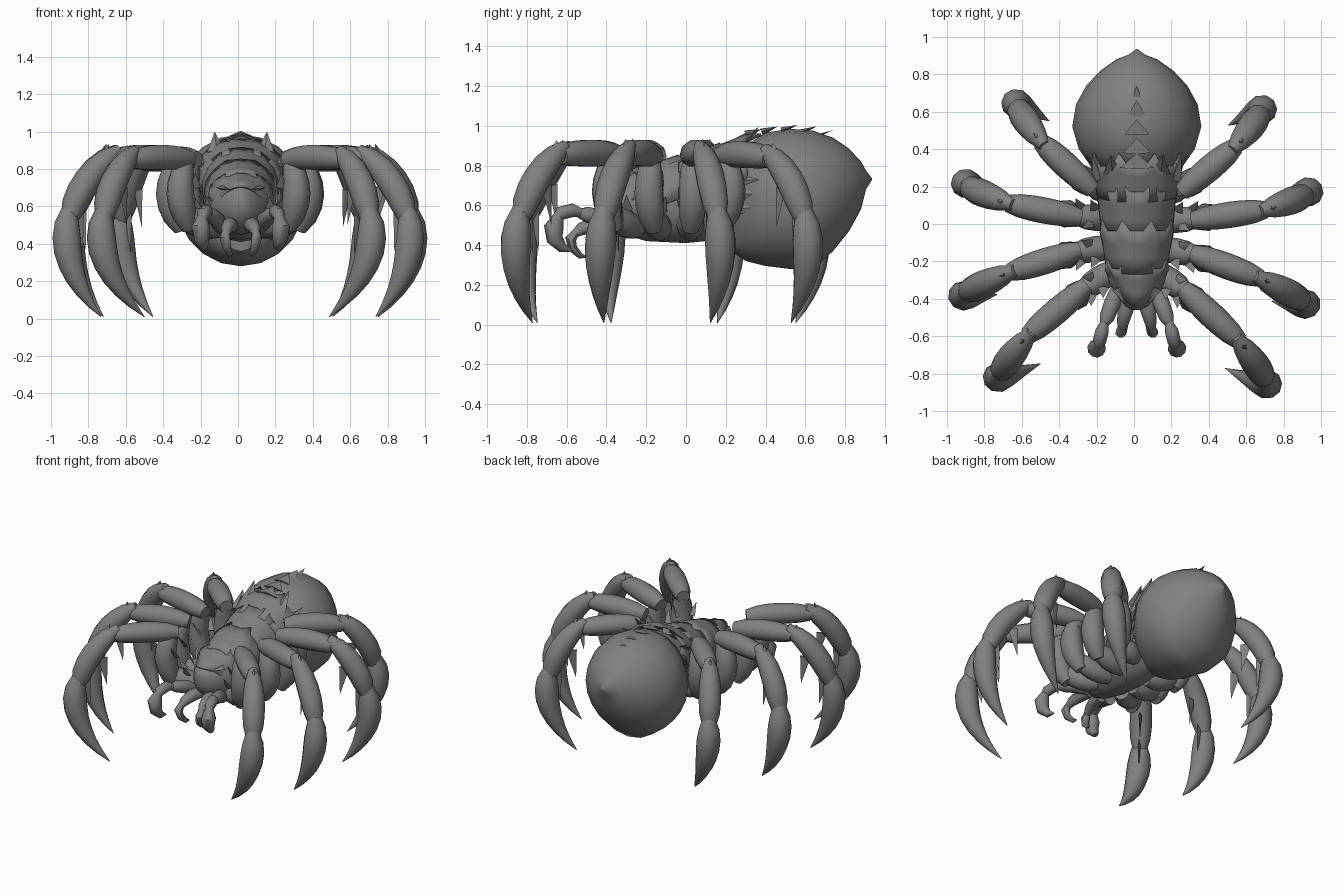
import bpy, bmesh, math
from mathutils import Vector as V, Matrix

if "Cube" in bpy.data.objects:
    bpy.data.objects.remove(bpy.data.objects["Cube"])

CX = 0.015  # body centre line
shell = bpy.data.materials.new("dark_grey_shell")
shell.diffuse_color = (0.22, 0.22, 0.22, 1)
shell.use_nodes = True
shell.node_tree.nodes["Principled BSDF"].inputs["Base Color"].default_value = shell.diffuse_color


def finish(name, bm, angle=45):
    bmesh.ops.recalc_face_normals(bm, faces=bm.faces)
    me = bpy.data.meshes.new(name)
    bm.to_mesh(me)
    bm.free()
    ob = bpy.data.objects.new(name, me)
    bpy.context.collection.objects.link(ob)
    me.materials.append(shell)
    bpy.context.view_layer.objects.active = ob
    ob.select_set(True)
    bpy.ops.object.shade_smooth_by_angle(angle=math.radians(angle))
    ob.select_set(False)
    return ob


def skin(bm, rings, closed=True, caps=True):
    rows = [[bm.verts.new(p) for p in r] for r in rings]
    n = len(rows[0])
    for a, b in zip(rows, rows[1:]):
        for i in range(n if closed else n - 1):
            j = (i + 1) % n
            bm.faces.new((a[i], a[j], b[j], b[i]))
    if caps:
        bm.faces.new(rows[0])
        bm.faces.new(rows[-1])


def tube(bm, pts, radii, sides=10):
    """Round limb through the points, one radius per point."""
    pts = [V(p) for p in pts]
    d = pts[-1] - pts[0]
    side = V((d.y, -d.x, 0)).normalized()
    rings = []
    for i, (p, r) in enumerate(zip(pts, radii)):
        t = (pts[min(i + 1, len(pts) - 1)] - pts[max(i - 1, 0)]).normalized()
        u = (side - t * side.dot(t)).normalized()
        w = t.cross(u)
        rings.append([p + (u * math.cos(a) + w * math.sin(a)) * r
                      for a in (math.tau * k / sides for k in range(sides))])
    skin(bm, rings)


def bend(a, c, b, n):
    """Points on a curve from a to b pulled towards c."""
    a, b, c = V(a), V(b), V(c)
    return [a * (1 - t) ** 2 + c * 2 * t * (1 - t) + b * t * t for t in (i / (n - 1) for i in range(n))]


def hull(name, stations, sides=20):
    """Body lofted along y from (y, half width, bottom, top)."""
    bm = bmesh.new()
    skin(bm, [[(CX + w * math.cos(a), y, (lo + hi) / 2 + (hi - lo) / 2 * math.sin(a))
               for a in (math.tau * k / sides for k in range(sides))]
              for y, w, lo, hi in stations])
    return finish(name, bm)


# Abdomen with its pointed tail
hull("abdomen", [(.24, .12, .36, .74), (.30, .24, .32, .90), (.40, .31, .295, .965),
                 (.52, .345, .28, .985), (.64, .325, .28, .975), (.74, .27, .37, .94),
                 (.82, .195, .47, .885), (.88, .11, .58, .82), (.905, .045, .68, .775),
                 (.935, .004, .727, .735)], 20)
# Thorax and head
hull("thorax", [(-.30, .13, .45, .74), (-.2, .16, .42, .78), (0, .175, .41, .83),
                (.2, .18, .43, .88), (.33, .16, .55, .92)])
hull("head", [(-.46, .02, .58, .66), (-.44, .06, .53, .69), (-.39, .10, .48, .71),
              (-.32, .145, .45, .74), (-.24, .17, .45, .77), (-.18, .15, .48, .77)], 16)


def plate(name, y0, y1, w0, w1, z0, z1, depth, tooth, n=16, lift=.025, point=0):
    """Arched armour plate with a toothed, raised rear edge and an optional front point."""
    bm = bmesh.new()
    rows = []
    for s in range(4):
        t = s / 3
        row = []
        for k in range(n + 1):
            a = math.pi * k / n
            zig = tooth * ((k % 4 == 2) - .5) * t * t
            front = -(.5 * tooth * math.sin(a) + point * math.sin(a) ** 3) * (1 - t)
            g = 1 + lift * t * t * (2 if k % 4 == 2 else 1)
            w = w0 + (w1 - w0) * t
            row.append((CX + w * g * math.cos(a), y0 + (y1 - y0) * t + zig + front,
                        z0 + (z1 - z0) * t - depth + depth * g * math.sin(a) ** .8))
        rows.append(row)
    skin(bm, rows, closed=False, caps=False)
    ob = finish(name, bm, 35)
    m = ob.modifiers.new("thickness", "SOLIDIFY")
    m.thickness = .015


plate("head_shield", -.35, -.22, .115, .17, .715, .785, .14, .05, point=.07)
plate("front_plate", -.24, -.01, .165, .195, .785, .85, .22, .06)
plate("middle_plate", -.04, .20, .195, .21, .835, .91, .24, .06)
plate("rear_plate", .15, .34, .215, .235, .89, .955, .22, .07, lift=.05)


def spike(bm, base, tip, w, up=(0, 0, 1), flat=.35):
    """Flattened four-sided thorn."""
    base, tip = V(base), V(tip)
    d = (tip - base).normalized()
    u = d.cross(V(up)).normalized() * w
    h = d.cross(u) * flat
    ring = [bm.verts.new(base + o) for o in (u, h, -u, -h)]
    end = bm.verts.new(tip)
    for i in range(4):
        bm.faces.new((ring[i], ring[(i + 1) % 4], end))
    bm.faces.new(ring)


# Overlapping scales along the top of the abdomen, and thorns at the waist
bm = bmesh.new()
for y, z, w in ((.32, .965, .09), (.40, .978, .075), (.50, .986, .065), (.60, .98, .05), (.68, .96, .03)):
    spike(bm, (CX, y - .02, z - .01), (CX, y + .06, z + .018), w, flat=.25)
for s in (-1, 1):
    spike(bm, (CX + s * .13, .27, .89), (CX + s * .14, .37, 1.0), .05)
    spike(bm, (CX + s * .19, .24, .82), (CX + s * .24, .38, .90), .05)
    for z in (.58, .65, .72):
        spike(bm, (CX + s * .2, .22, z), (CX + s * .27, .37, z + .01), .045, (1, 0, 0))
finish("back_thorns", bm, 30)

# Legs: coxa root, hip, knee, ankle, tarsus bulge, claw tip (right side)
LEGS = {
    "front": ((.10, -.24, .49), (.28, -.36, .85), (.56, -.605, .85), (.71, -.815, .55), (.78, -.885, .28), (.495, -.76, .01)),
    "front_middle": ((.10, -.12, .48), (.33, -.16, .845), (.66, -.27, .855), (.905, -.39, .55), (.97, -.43, .28), (.735, -.395, .01)),
    "rear_middle": ((.10, .02, .48), (.33, .035, .845), (.68, .09, .855), (.905, .18, .55), (.97, .225, .28), (.735, .14, .01)),
    "rear": ((.10, .16, .50), (.26, .20, .85), (.515, .42, .835), (.65, .61, .54), (.705, .67, .29), (.48, .54, .01)),
}
turn = Matrix.Rotation(math.radians(-1.4), 3, "Z")

for name, joints in LEGS.items():
    for side, s in (("left", -1), ("right", 1)):
        root, hip, knee, ankle, bulge, tip = [turn @ V((p[0] * s, p[1], p[2])) + V((.012, 0, 0)) for p in joints]
        out = V((ankle.x - hip.x, ankle.y - hip.y, 0)).normalized()
        up = V((0, 0, 1))
        across = out.cross(up)
        bm = bmesh.new()
        # Coxa under the body, then the upright trochanter
        elbow = hip - up * .32
        tube(bm, bend(root, (root + elbow) / 2 - up * .02, elbow + up * .03, 5), (.05, .066, .07, .066, .045))
        tube(bm, bend(elbow - up * .05 - out * .02, hip + out * .10 - up * .17, hip - up * .01, 7),
             (.04, .064, .073, .075, .07, .062, .04))
        # Femur
        tube(bm, bend(hip - out * .035, (hip + knee) / 2 + up * .025, knee + out * .015, 7),
             (.045, .062, .068, .070, .068, .062, .046))
        # Tibia
        tube(bm, bend(knee + up * .05 - out * .02, (knee + ankle) / 2 + out * .065 + up * .065, ankle - up * .02, 7),
             (.03, .056, .068, .073, .073, .067, .045))
        # Raised knee thorn
        spike(bm, knee + out * .06 + up * .02, knee + out * .04 + up * .08, .035, out, .8)
        # Curved claw
        tube(bm, bend(ankle + up * .035, bulge, tip, 9),
             (.042, .068, .078, .077, .069, .057, .041, .023, .002))
        # Flat inner blades
        for t, length in ((.5, .2), (.95, .2)):
            b = knee.lerp(ankle, t) - out * .035
            spike(bm, b, b - out * .03 - up * length, .035, across, .3)
        # Fringe on the coxa
        for t in (.35, .7):
            b = root.lerp(hip, t) + out * .05 - up * .04
            for k in (-1, 1):
                spike(bm, b + across * k * .04, b + across * k * .08 + out * .04 + up * .08, .03)
        finish(f"{name}_leg_{side}", bm)

# Feelers and fangs
for side, s in (("left", -1), ("right", 1)):
    at = lambda pts: [(CX + s * x, y, z) for x, y, z in pts]
    bm = bmesh.new()
    tube(bm, at([(.10, -.34, .48), (.13, -.42, .53), (.16, -.50, .555), (.175, -.54, .56)]), (.035, .045, .04, .022))
    tube(bm, at([(.17, -.52, .56), (.185, -.57, .575), (.20, -.63, .56), (.205, -.655, .53)]), (.02, .036, .036, .022))
    tube(bm, at([(.205, -.64, .55), (.215, -.665, .49), (.21, -.66, .43), (.20, -.62, .385), (.19, -.57, .37)]),
         (.025, .05, .042, .026, .003))
    finish("feeler_" + side, bm)
    bm = bmesh.new()
    tube(bm, at([(.05, -.38, .50), (.06, -.46, .50), (.075, -.53, .48), (.08, -.56, .455)]), (.04, .042, .032, .02), 8)
    tube(bm, at([(.08, -.55, .47), (.085, -.58, .43), (.075, -.57, .385), (.06, -.53, .345), (.055, -.50, .34)]),
         (.02, .03, .024, .016, .003), 8)
    finish("fang_" + side, bm)
    # Brow thorns
    bm = bmesh.new()
    spike(bm, (CX + s * .10, -.34, .70), (CX + s * .06, -.43, .69), .035)
    finish("brow_" + side, bm, 30)
